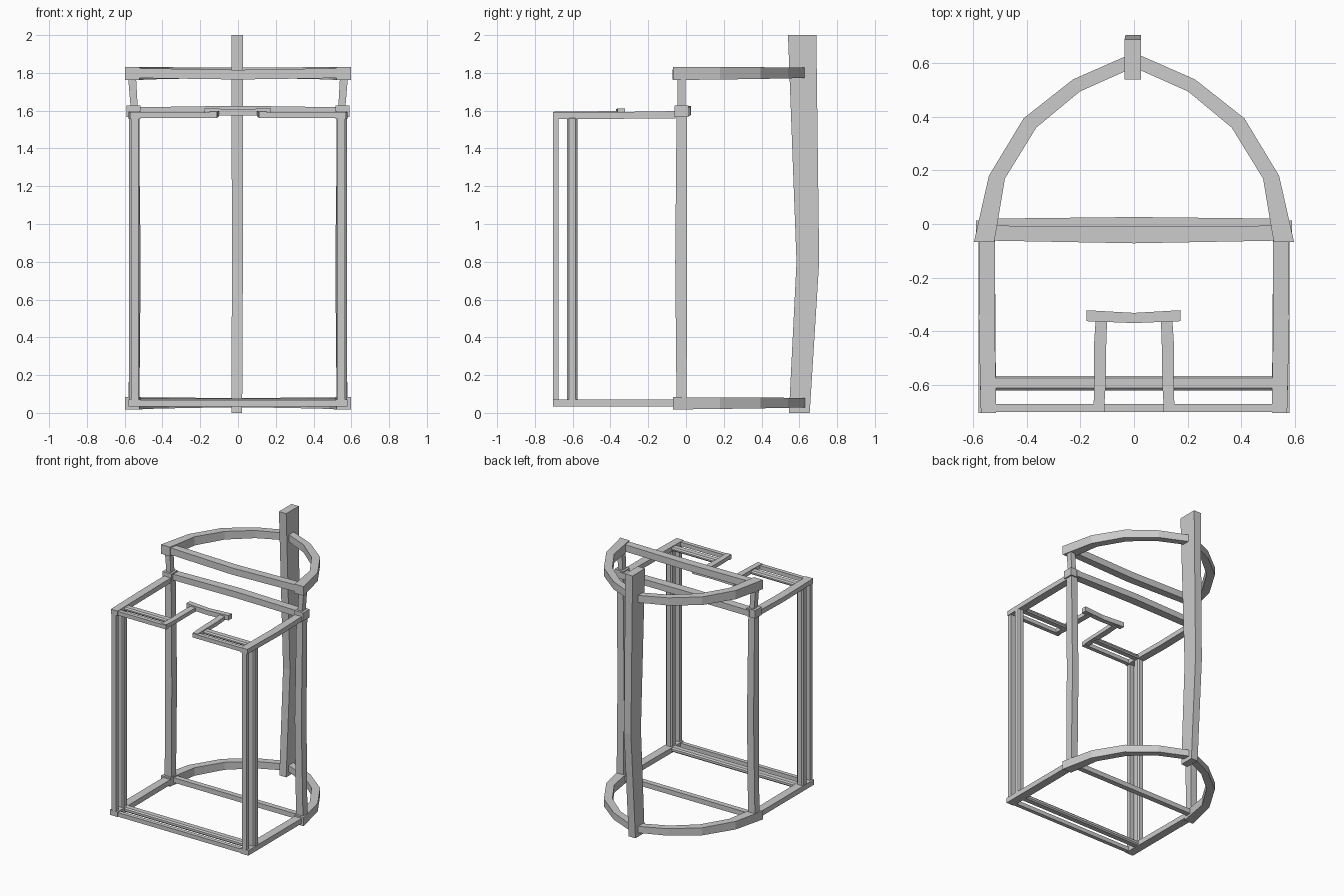
import bpy, bmesh

cube = bpy.data.objects.get("Cube")
if cube:
    bpy.data.objects.remove(cube, do_unlink=True)

grey = bpy.data.materials.new("plain_grey")
grey.use_nodes = True
COLOUR = (0.6, 0.6, 0.6, 1)
grey.diffuse_color = COLOUR
grey.node_tree.nodes["Principled BSDF"].inputs["Base Color"].default_value = COLOUR


def loft(name, rings, mirror=False):
    """Join four-cornered rings into a closed beam; mirror flips it across x."""
    bm = bmesh.new()
    sign = -1 if mirror else 1
    loops = [[bm.verts.new((sign * x, y, z)) for x, y, z in ring] for ring in rings]
    for a, b in zip(loops, loops[1:]):
        for i in range(4):
            j = (i + 1) % 4
            bm.faces.new((a[i], a[j], b[j], b[i]))
    bm.faces.new(loops[0])
    bm.faces.new(loops[-1])
    bmesh.ops.recalc_face_normals(bm, faces=bm.faces)
    mesh = bpy.data.meshes.new(name)
    bm.to_mesh(mesh)
    bm.free()
    mesh.materials.append(grey)
    obj = bpy.data.objects.new(name, mesh)
    bpy.context.collection.objects.link(obj)
    return obj


def beam(name, axis, stations, mirror=False):
    """Hand-hewn beam: each station is (position, low a, high a, low b, high b)."""
    rings = []
    for p, a0, a1, b0, b1 in stations:
        ring = []
        for a, b in ((a0, b0), (a1, b0), (a1, b1), (a0, b1)):
            point = [a, b]
            point.insert("xyz".index(axis), p)
            ring.append(point)
        rings.append(ring)
    return loft(name, rings, mirror)


def bar(name, axis, start, end, section, mirror=False, chamfer=0):
    obj = beam(name, axis, [(start, *section), (end, *section)], mirror)
    if chamfer:
        mod = obj.modifiers.new("chamfer", "BEVEL")
        mod.width = chamfer
        mod.segments = 1
    return obj


# Tall curved spine post at the back
beam("back_post", "z", [(0, -.035, .022, .545, .655),
                        (.8, -.032, .026, .585, .705),
                        (2, -.035, .026, .54, .69)])

# Bent arches: outer and inner outline points, from the front tip to the back
OUTER = [(.598, -.068), (.542, .18), (.412, .395), (.228, .54), (0, .64)]
INNER = [(.522, -.068), (.482, .17), (.365, .36), (.202, .495), (0, .585)]


def arch(name, low, high, mirror):
    rings = []
    for i, ((ox, oy), (ix, iy)) in enumerate(zip(OUTER, INNER)):
        taper = .003 * i
        lo, hi = low + taper, high - taper / 3
        rings.append([(ox, oy, lo), (ix, iy, lo), (ix, iy, hi), (ox, oy, hi)])
    loft(name, rings, mirror)


# Paired parts
for side, flip in (("left", False), ("right", True)):
    arch(side + "_upper_arch", 1.762, 1.832, flip)
    arch(side + "_lower_arch", .018, .083, flip)

    # Main posts, with short thinner posts above
    beam(side + "_main_post", "z", [(.04, .522, .58, -.05, .003),
                                    (.8, .515, .57, -.057, .006),
                                    (1.58, .525, .578, -.05, .004)], flip)
    beam(side + "_upper_post", "z", [(1.6, .53, .567, -.045, -.002),
                                     (1.78, .54, .582, -.045, -.002)], flip)
    bar(side + "_joint_block", "x", .515, .59, (-.062, .014, 1.567, 1.628), flip)

    # Side rails from the main posts to the front corners
    beam(side + "_top_side_rail", "y", [(-.705, .515, .572, 1.557, 1.593),
                                        (-.35, .52, .58, 1.557, 1.593),
                                        (-.04, .52, .576, 1.56, 1.598)], flip)
    beam(side + "_bottom_side_rail", "y", [(-.705, .515, .58, .033, .072),
                                           (-.02, .52, .58, .033, .072)], flip)

    # Door-frame uprights
    bar(side + "_front_upright", "z", .06, 1.57, (.528, .566, -.704, -.675), flip)
    bar(side + "_inner_upright", "z", .06, 1.57, (.522, .576, -.63, -.575), flip, .011)

    # Broken lintel and the prong running inward from it
    bar(side + "_front_lintel", "x", .11, .53, (-.702, -.672, 1.56, 1.59), flip)
    bar(side + "_inner_lintel", "x", .11, .53, (-.622, -.567, 1.56, 1.588), flip, .009)
    beam(side + "_prong", "y", [(-.7, .112, .152, 1.565, 1.595),
                                (-.6, .106, .148, 1.565, 1.595),
                                (-.46, .104, .15, 1.568, 1.597),
                                (-.34, .1, .142, 1.57, 1.6)], flip)

# Small cross piece on the prongs
beam("prong_cross_piece", "x", [(-.178, -.363, -.322, 1.575, 1.612),
                                (0, -.37, -.332, 1.573, 1.608),
                                (.174, -.363, -.322, 1.575, 1.612)])

# Sills
bar("front_sill", "x", -.54, .54, (-.702, -.672, .035, .066))
bar("inner_sill", "x", -.54, .54, (-.622, -.567, .038, .072), chamfer=.009)
bar("middle_sill", "x", -.54, .54, (-.035, .005, .038, .075))

# Cross beams between the main posts
beam("upper_cross_beam", "x", [(-.54, -.062, -.006, 1.773, 1.825),
                               (0, -.072, -.01, 1.765, 1.816),
                               (.54, -.062, -.006, 1.773, 1.825)])
beam("middle_cross_beam", "x", [(-.54, -.04, .02, 1.573, 1.618),
                                (0, -.04, .026, 1.578, 1.626),
                                (.54, -.04, .02, 1.573, 1.618)])
